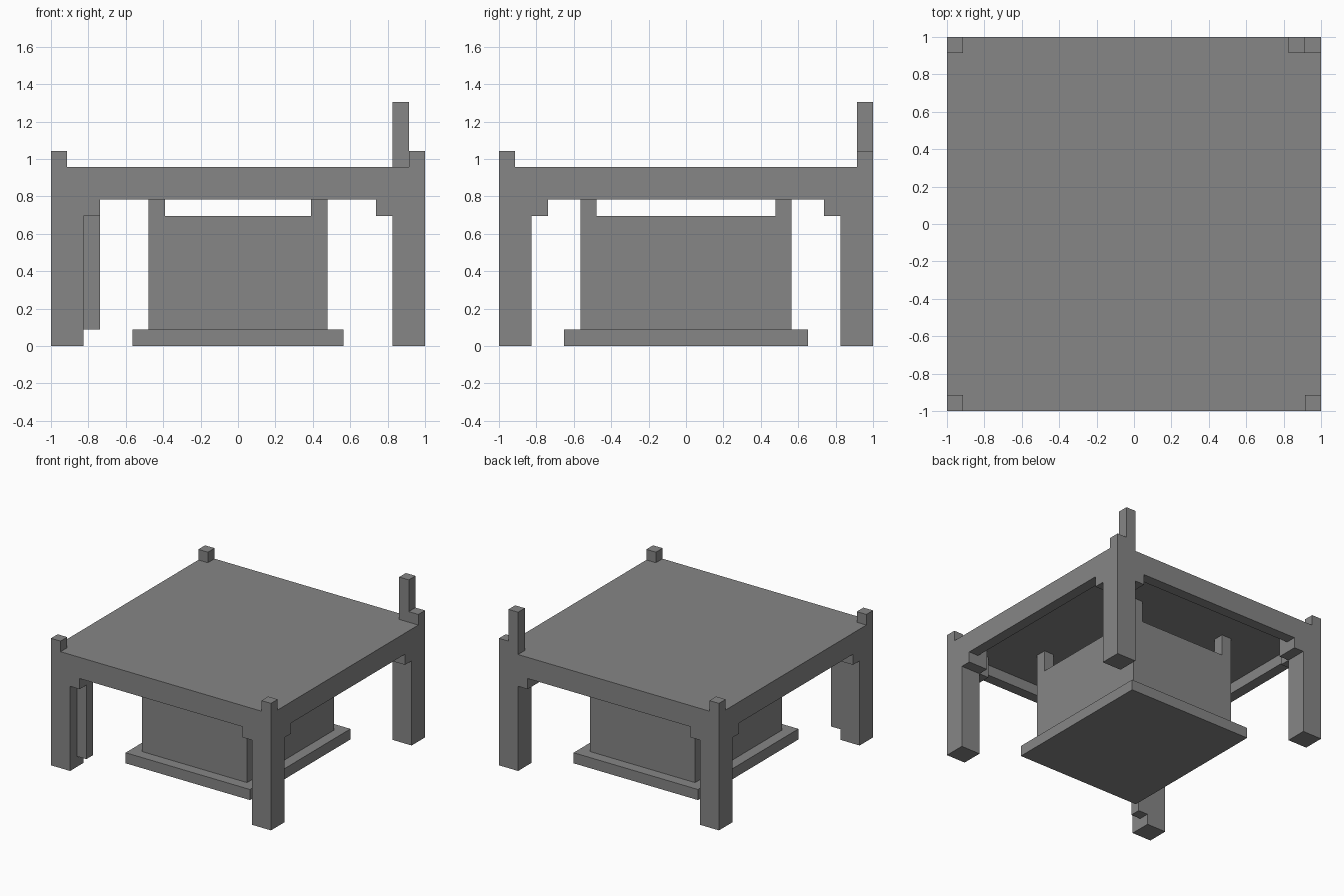
import bpy
import bmesh
from mathutils import Matrix, Vector

cube = bpy.data.objects.get("Cube")
if cube:
    bpy.data.objects.remove(cube, do_unlink=True)

U = 2 / 23          # one grid block
H = 11.5            # half width of the table in blocks
CORNERS = [("front_right", -1, -1), ("front_left", 1, -1),
           ("back_right", -1, 1), ("back_left", 1, 1)]

grey = bpy.data.materials.new("stone_grey")
grey.use_nodes = True
colour = (0.24, 0.24, 0.24, 1)
grey.diffuse_color = colour
grey.node_tree.nodes["Principled BSDF"].inputs["Base Color"].default_value = colour


def block(name, x, y, z):
    """Box from (low, high) ranges given in blocks."""
    ranges = [sorted(r) for r in (x, y, z)]
    centre = Vector([(a + b) / 2 * U for a, b in ranges])
    size = [(b - a) * U for a, b in ranges]
    bm = bmesh.new()
    bmesh.ops.create_cube(bm, size=1, matrix=Matrix.LocRotScale(None, None, size))
    mesh = bpy.data.meshes.new(name)
    bm.to_mesh(mesh)
    bm.free()
    mesh.materials.append(grey)
    obj = bpy.data.objects.new(name, mesh)
    obj.location = centre
    bpy.context.collection.objects.link(obj)
    return obj


# Table top
block("table_top", (-H, H), (-H, H), (10, 11))

# Legs, corner brackets and corner knobs
for name, sx, sy in CORNERS:
    outer_x, outer_y = sx * H, sy * H
    leg_x, leg_y = sx * (H - 2), sy * (H - 2)
    block(name + "_leg", (outer_x, leg_x), (outer_y, leg_y), (0, 10))
    block(name + "_bracket_x", (leg_x, leg_x - sx), (outer_y, leg_y), (8, 10))
    block(name + "_bracket_y", (outer_x, leg_x), (leg_y, leg_y - sy), (8, 10))
    block(name + "_knob", (outer_x, outer_x - sx), (outer_y, outer_y - sy), (11, 12))

# Apron rails between the brackets
inner = H - 3
for side, s in (("front", -1), ("back", 1)):
    block(side + "_rail", (-inner, inner), (s * H, s * (H - 1)), (9, 10))
for side, s in (("right", -1), ("left", 1)):
    block(side + "_rail", (s * H, s * (H - 1)), (-inner, inner), (9, 10))

# Tall post on the top and strut beside one front leg
block("tall_post", (H - 2, H - 1), (H - 1, H), (11, 15))
block("leg_strut", (2 - H, 3 - H), (1 - H, 2 - H), (1, 8))

# Central pedestal with four supports under the top
block("pedestal_base", (-6.5, 6.5), (-7.5, 7.5), (0, 1))
block("pedestal_body", (-5.5, 5.5), (-6.5, 6.5), (1, 8))
for name, sx, sy in CORNERS:
    block(name + "_support", (sx * 5.5, sx * 4.5), (sy * 6.5, sy * 5.5), (8, 10))
